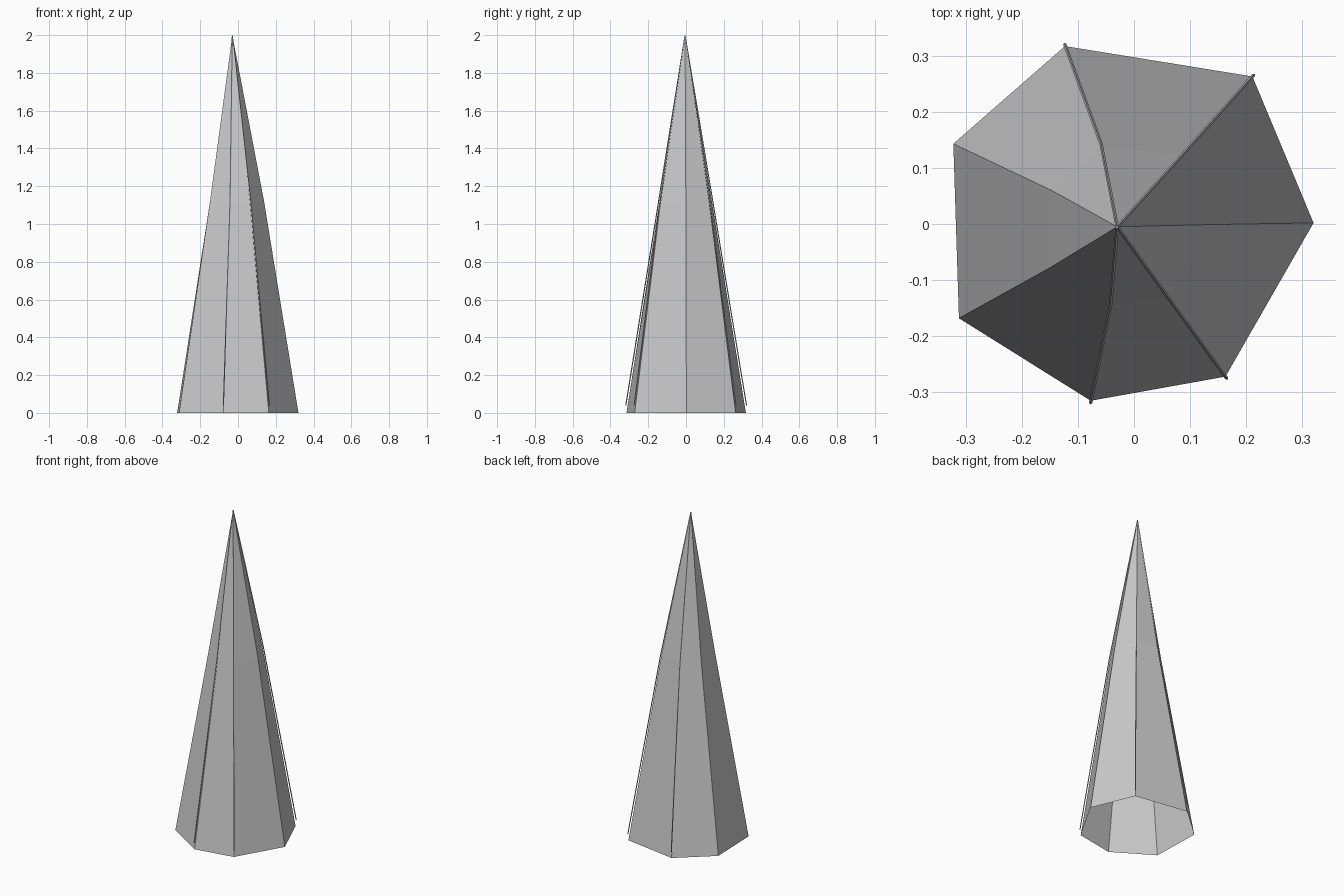
import bpy, bmesh
from mathutils import Vector

if "Cube" in bpy.data.objects:
    bpy.data.objects.remove(bpy.data.objects["Cube"])

APEX = Vector((-0.03, -0.005, 2.0))
BASE = [(0.32, 0.002), (0.211, 0.263), (-0.123, 0.317), (-0.322, 0.143),
        (-0.312, -0.168), (-0.077, -0.315), (0.163, -0.272)]
MIDDLE = [(0.138, -0.001), (0.085, 0.122), (-0.057, 0.137), (-0.147, 0.06),
          (-0.148, -0.077), (-0.041, -0.14), (0.063, -0.134)]
MID_Z = 1.12

# Open seven-sided canvas shell, slightly kinked half way up
bm = bmesh.new()
low = [bm.verts.new((x, y, 0)) for x, y in BASE]
mid = [bm.verts.new((x, y, MID_Z)) for x, y in MIDDLE]
top = bm.verts.new(APEX)
for i in range(7):
    j = (i + 1) % 7
    bm.faces.new((low[i], low[j], mid[j], mid[i]))
    bm.faces.new((mid[i], mid[j], top))
mesh = bpy.data.meshes.new("spire_shell")
bm.to_mesh(mesh)
bm.free()
bpy.context.collection.objects.link(bpy.data.objects.new("spire_shell", mesh))


# Thin seam ribs just outside four of the corners, stopping above the ground
def rib(name, i):
    foot = Vector((*BASE[i], 0))
    knee = Vector((*MIDDLE[i], MID_Z))
    out = Vector((foot.x - APEX.x, foot.y - APEX.y, 0)).normalized()
    foot = foot.lerp(knee, 0.04 / MID_Z)
    points = [foot + out * 0.01, knee + out * 0.005, APEX - Vector((0, 0, 0.002))]
    curve = bpy.data.curves.new(name, 'CURVE')
    curve.dimensions = '3D'
    curve.bevel_depth = 0.003
    curve.bevel_resolution = 0
    curve.use_fill_caps = True
    spline = curve.splines.new('POLY')
    spline.points.add(2)
    for p, co in zip(spline.points, points):
        p.co = (*co, 1)
    spline.use_smooth = False
    bpy.context.collection.objects.link(bpy.data.objects.new(name, curve))


for name, i in (("rib_back_right", 1), ("rib_back_left", 2),
                ("rib_front_left", 5), ("rib_front_right", 6)):
    rib(name, i)
